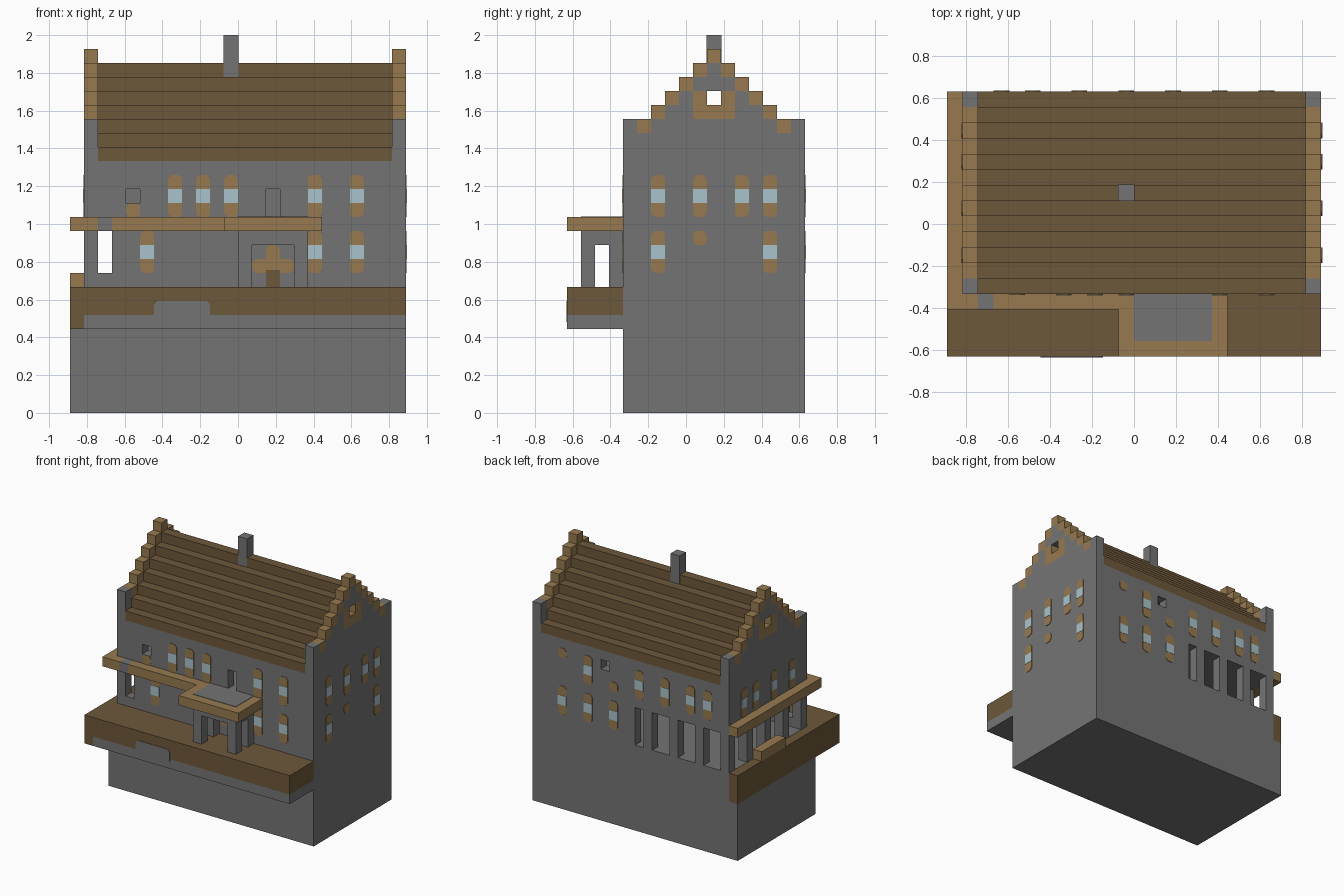
import bpy, bmesh
from mathutils import Vector

cube = bpy.data.objects.get("Cube")
if cube:
    bpy.data.objects.remove(cube, do_unlink=True)

U = 2 / 27                      # size of one building block
T = 0.004                       # thickness of painted plates


def material(name, rgb):
    m = bpy.data.materials.new(name)
    m.use_nodes = True
    m.diffuse_color = (*rgb, 1)
    m.node_tree.nodes["Principled BSDF"].inputs["Base Color"].default_value = (*rgb, 1)
    return m


STONE = material("grey stone", (0.175, 0.175, 0.175))
TAN = material("tan trim", (0.31, 0.195, 0.08))
BROWN = material("brown timber", (0.155, 0.098, 0.043))
GLASS = material("pale glass", (0.4, 0.55, 0.6))


def pos(i, j, k):
    return Vector(((i - 12) * U, (j - 8.5) * U, k * U))


def finish(name, bm, mat):
    bmesh.ops.recalc_face_normals(bm, faces=bm.faces)
    me = bpy.data.meshes.new(name)
    bm.to_mesh(me)
    bm.free()
    me.materials.append(mat)
    ob = bpy.data.objects.new(name, me)
    bpy.context.collection.objects.link(ob)
    return ob


def boxes(name, mat, spans):
    """One object from block spans (i0, i1, j0, j1, k0, k1)."""
    bm = bmesh.new()
    for i0, i1, j0, j1, k0, k1 in spans:
        lo, hi = pos(i0, j0, k0), pos(i1, j1, k1)
        vs = bmesh.ops.create_cube(bm, size=1)["verts"]
        for v in vs:
            v.co = Vector([(lo[a] + hi[a]) / 2 + v.co[a] * (hi[a] - lo[a]) for a in range(3)])
    return finish(name, bm, mat)


def carve(target, name, spans):
    """Cut block spans out of the target."""
    cutter = boxes(name, STONE, spans)
    cutter.hide_render = True
    mod = target.modifiers.new("cut", "BOOLEAN")
    mod.operation, mod.solver, mod.object = "DIFFERENCE", "EXACT", cutter
    mod.use_self = True
    bpy.context.view_layer.objects.active = target
    bpy.ops.object.modifier_apply(modifier=mod.name)
    bpy.data.objects.remove(cutter, do_unlink=True)


# Wall planes: fixed axis, block coordinate, outward sign
WALLS = {"front": (1, 4, -1), "back": (1, 17, 1), "left": (0, 24, 1), "right": (0, 1, -1),
         "ledge": (1, 0, -1)}


def plates(name, mat, side, rects, chamfer=0.25, lift=T):
    """Thin wall plates (a0, a1, k0, k1) with clipped corners."""
    axis, plane, sign = WALLS[side]
    bm = bmesh.new()
    for a0, a1, k0, k1 in rects:
        c = chamfer
        outline = [(a0 + c, k0), (a1 - c, k0), (a1, k0 + c), (a1, k1 - c),
                   (a1 - c, k1), (a0 + c, k1), (a0, k1 - c), (a0, k0 + c)]
        if c == 0:
            outline = outline[::2]
            outline = [(a0, k0), (a1, k0), (a1, k1), (a0, k1)]
        pts = [pos(plane, a, k) if axis == 0 else pos(a, plane, k) for a, k in outline]
        face = bm.faces.new([bm.verts.new(p) for p in pts])
        ext = bmesh.ops.extrude_face_region(bm, geom=[face])["geom"]
        for v in ext:
            if isinstance(v, bmesh.types.BMVert):
                v.co[axis] += sign * lift
    return finish(name, bm, mat)


# Base and the storey behind the ledge
boxes("base", STONE, [(0, 24, 4, 17, 0, 6), (1, 24, 4, 17, 6, 9)])

# Hollow house body with arcades, doors and openings
body = boxes("house_walls", STONE, [(1, 24, 4, 17, 9, 18)])
carve(body, "room_cutter", [(2, 23, 5, 16, 9.02, 13), (2, 23, 5, 16, 14, 19)])
holes = [(a, b, 15.5, 17.5, 9.02, 13) for a, b in ((2, 4), (5, 7), (8, 10), (11, 12))]
holes += [(0.5, 2.5, j, j + 2, 9.02, 13) for j in (5, 8, 11, 14)]
holes += [(2, 3, 3.5, 5.5, 10, 13), (4, 5, 3.5, 5.5, 15, 16),
          (14, 15, 3.5, 5.5, 14.02, 16), (15, 16, 15.5, 17.5, 16, 17)]
carve(body, "opening_cutter", holes)

# Stepped gables, one letter per block from front to back
ROWS = ["gtgggggggggtg", "..tggtttggt..", "...tgt.tgt...",
        "....tgggt....", ".....tgt.....", "......t......"]
for side, i in (("right", 1), ("left", 23)):
    for letter, mat, part in (("g", STONE, "gable"), ("t", TAN, "gable_trim")):
        spans = [(i, i + 1, 4 + n, 5 + n, 20 + r, 21 + r)
                 for r, row in enumerate(ROWS) for n, ch in enumerate(row) if ch == letter]
        if letter == "g":
            spans.append((i, i + 1, 4, 17, 18, 20))
        boxes(f"{side}_{part}", mat, spans)

# Stepped roof and chimney
roof = []
for j in range(4, 17):
    r = 6 - abs(j - 10)
    roof.append((2, 23, j, j + 1, 18 + r - (r > 0), 19 + r))
boxes("roof", BROWN, roof)
boxes("chimney", STONE, [(10.98, 12.02, 9.98, 11.02, 23.5, 27)])

# Lower ledge wrapping the front and right side
boxes("ledge", BROWN, [(1, 24, 0, 4, 7, 9), (0, 1, 0, 17, 6, 9)])
boxes("ledge_underside", STONE, [(1, 24, 0, 4, 6, 7)])
plates("ledge_stone_patch", STONE, "ledge", [(6, 10, 6.5, 8)])
boxes("ledge_rail", TAN, [(0, 1, 9, 13, 9, 10)])

# Upper balcony and porch roof
boxes("balcony", TAN, [(0, 1, 3, 17, 13, 14), (1, 2, 3, 4, 13, 14),
                       (3, 11, 3, 4, 13, 14), (11, 18, 0, 4, 13, 14)])
boxes("balcony_stone", STONE, [(2, 3, 3, 4, 13, 14)])
boxes("porch_roof_inset", STONE, [(12, 17, 1, 4, 14, 14.04)])

# Porch posts and lintels
porch = [(12, 17, 1, 2, 12, 13)]
for i in (12, 16):
    porch += [(i, i + 1, 1, 2, 9, 12), (i, i + 1, 2, 3, 12, 13), (i, i + 1, 3, 4, 9, 13)]
boxes("porch_frame", STONE, porch)

# Front door with trim
plates("door", BROWN, "front", [(14, 15, 9, 10.2)], 0)
plates("door_trim", TAN, "front", [(13, 16, 10, 11), (14, 15, 10, 12)])

# Windows: tan surround with a glass pane; column lists per storey
WINDOWS = {"front": ((5, 17, 20), (7, 9, 11, 17, 20)),
           "back": ((14, 17, 20), (3, 5, 8, 11, 17)),
           "left": ((6, 14), (6, 9, 12, 14)),
           "right": ((), (6, 9, 12, 14))}
for side, (lower, upper) in WINDOWS.items():
    cells = [(a, 10) for a in lower] + [(a, 14) for a in upper]
    plates(f"{side}_window_trim", TAN, side, [(a, a + 1, k, k + 3) for a, k in cells])
    plates(f"{side}_window_glass", GLASS, side,
           [(a, a + 1, k + 1, k + 2) for a, k in cells], 0, T * 1.5)

# Single trim blocks on the walls
SINGLES = {"front": [(4, 14)], "back": [(20, 16), (14, 14)], "left": [(9, 12)]}
for side, cells in SINGLES.items():
    plates(f"{side}_trim_block", TAN, side, [(a, a + 1, k, k + 1) for a, k in cells])
